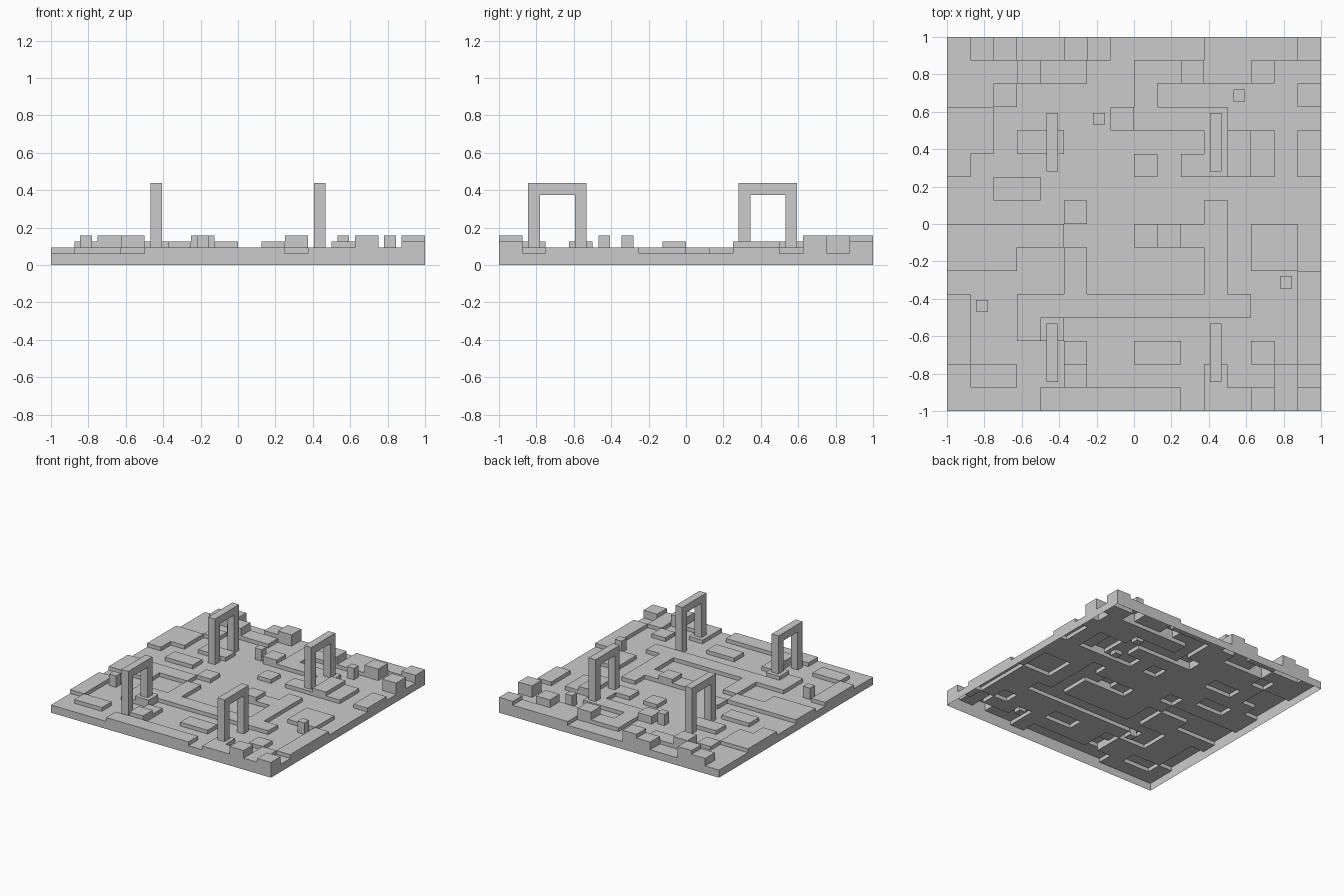
import bpy, bmesh

if "Cube" in bpy.data.objects:
    bpy.data.objects.remove(bpy.data.objects["Cube"])

N, CELL, STEP = 16, 0.125, 1 / 32

# low plates on the tile floor: (first col, first row, last col, last row), row 0 at the back
PLATES = [(1, 0, 2, 0), (4, 1, 5, 1), (8, 1, 12, 1), (11, 0, 15, 0),
          (0, 3, 0, 5), (1, 3, 1, 4), (3, 4, 4, 4), (7, 3, 11, 3), (11, 4, 13, 4),
          (8, 5, 8, 5), (10, 5, 13, 5), (15, 4, 15, 5), (2, 6, 3, 6), (0, 8, 2, 9),
          (3, 8, 4, 8), (8, 8, 10, 8), (11, 8, 11, 10), (5, 9, 5, 10), (13, 8, 14, 9),
          (3, 11, 12, 11), (0, 11, 0, 13), (15, 10, 15, 13), (8, 13, 9, 13),
          (1, 14, 2, 14), (4, 15, 9, 15), (11, 15, 15, 15)]
# single raised tiles per height level: (col, row)
TILES = {3: [(2, 2), (8, 2), (5, 7), (11, 7), (3, 12), (13, 13), (5, 13), (11, 14), (14, 14)],
         4: [(1, 0), (15, 0), (5, 0), (7, 3), (12, 4), (12, 5), (9, 8), (4, 12), (5, 14), (15, 15)],
         5: [(2, 0), (6, 0), (3, 1), (10, 1), (13, 1), (15, 2), (13, 15)]}

height = [[2 * STEP] * N for _ in range(N)]
for c0, r0, c1, r1 in PLATES:
    for r in range(r0, r1 + 1):
        for c in range(c0, c1 + 1):
            height[r][c] = 3 * STEP
for level, tiles in TILES.items():
    for c, r in tiles:
        height[r][c] = level * STEP


def finish(bm, name):
    bmesh.ops.remove_doubles(bm, verts=bm.verts, dist=1e-5)
    mesh = bpy.data.meshes.new(name)
    bm.to_mesh(mesh)
    bm.free()
    ob = bpy.data.objects.new(name, mesh)
    bpy.context.collection.objects.link(ob)
    return ob


def box(bm, x0, x1, y0, y1, z0, z1):
    verts = bmesh.ops.create_cube(bm, size=1)["verts"]
    for v in verts:
        v.co = ((x0 + x1) / 2 + v.co.x * (x1 - x0),
                (y0 + y1) / 2 + v.co.y * (y1 - y0),
                (z0 + z1) / 2 + v.co.z * (z1 - z0))


def level_at(c, r):
    return height[r][c] if 0 <= c < N and 0 <= r < N else 0.0


# stepped floor: hollow shell of tile tops, risers and an outer skirt, open below
bm = bmesh.new()


def quad(*pts):
    bm.faces.new([bm.verts.new(p) for p in pts])


for r in range(N):
    for c in range(N):
        z = height[r][c]
        x0, y1 = -1 + c * CELL, 1 - r * CELL
        x1, y0 = x0 + CELL, y1 - CELL
        quad((x0, y0, z), (x1, y0, z), (x1, y1, z), (x0, y1, z))
        sides = (((-1, 0), (x0, y1), (x0, y0)), ((1, 0), (x1, y0), (x1, y1)),
                 ((0, -1), (x1, y1), (x0, y1)), ((0, 1), (x0, y0), (x1, y0)))
        for (dc, dr), a, b in sides:
            low = level_at(c + dc, r + dr)
            if low < z:
                quad((*a, low), (*b, low), (*b, z), (*a, z))
finish(bm, "stepped_floor")

# four square gateways
W = 0.0625
for i, x in enumerate((-0.4375, 0.4375)):
    for j, y in enumerate((-0.6875, 0.4375)):
        bm = bmesh.new()
        x0, x1, ya, yb = x - W / 2, x + W / 2, y - 0.15625, y + 0.15625
        box(bm, x0, x1, ya, ya + W, 0.0625, 0.375)
        box(bm, x0, x1, yb - W, yb, 0.0625, 0.375)
        box(bm, x0, x1, ya, yb, 0.375, 0.4375)
        finish(bm, f"gateway_{i}_{j}")

# four small posts
for i, (x, y) in enumerate(((-0.8125, -0.4375), (-0.1875, 0.5625),
                            (0.5625, 0.6875), (0.8125, -0.3125))):
    bm = bmesh.new()
    box(bm, x - W / 2, x + W / 2, y - W / 2, y + W / 2, 0.0625, 0.15625)
    finish(bm, f"post_{i}")
